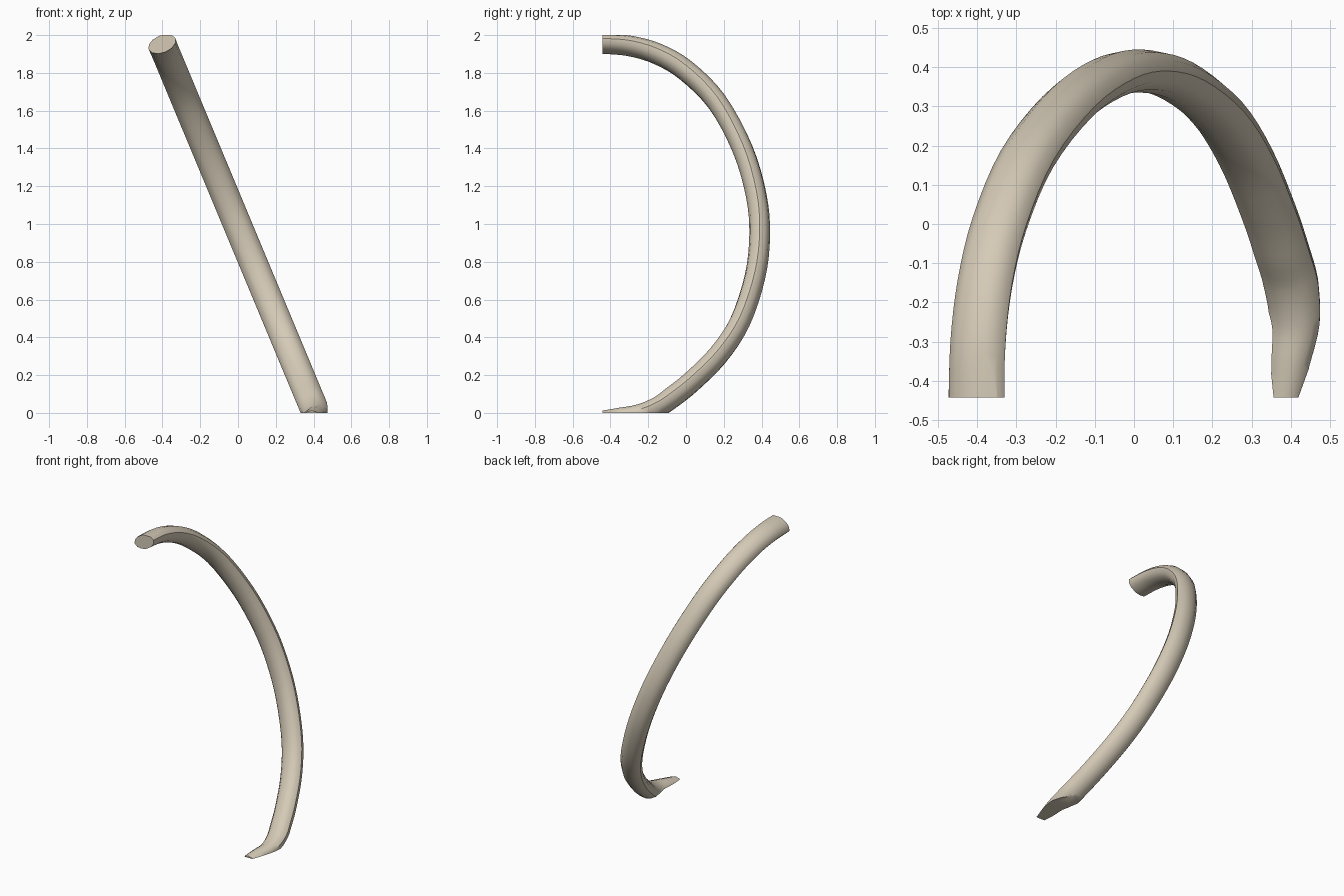
import bpy, bmesh, math
from mathutils import Vector

if "Cube" in bpy.data.objects:
    bpy.data.objects.remove(bpy.data.objects["Cube"])

SIDES = 12
STEPS = 4
TILT = math.radians(22.6)
NORMAL = Vector((math.cos(TILT), 0, math.sin(TILT)))   # across the plane of the arc

# Stations along the horn: y, z, half width, half thickness
stations = [
    (-0.52, 1.955, .077, .046), (-0.445, 1.953, .077, .046), (-0.30, 1.943, .076, .050),
    (-0.15, 1.900, .075, .053), (0.00, 1.812, .075, .055), (0.165, 1.645, .075, .055),
    (0.30, 1.395, .075, .055), (0.372, 1.15, .075, .055), (0.390, 0.94, .075, .055),
    (0.365, 0.72, .075, .055), (0.285, 0.48, .075, .055), (0.17, 0.305, .075, .055),
    (0.03, 0.165, .075, .055), (-0.07, 0.085, .075, .055), (-0.15, 0.030, .075, .052),
    (-0.25, -0.008, .068, .050), (-0.35, -0.020, .058, .045), (-0.44, -0.030, .050, .040),
    (-0.50, -0.035, .045, .036),
]


def full(s):
    """Add x from the leaning plane; the buried tip drifts slightly inward."""
    y, z, a, b = s
    x = 0.40 - 0.417 * (z - 0.03)
    if z < 0:
        x -= 0.2 * (-0.22 - y)
    return Vector((x, y, z)), a, b


def catmull(p0, p1, p2, p3, t):
    return 0.5 * (2 * p1 + (p2 - p0) * t + (2 * p0 - 5 * p1 + 4 * p2 - p3) * t * t
                  + (3 * p1 - p0 - 3 * p2 + p3) * t ** 3)


# Smooth path through the stations
pts = [full(s) for s in stations]
path = []
for i in range(len(pts) - 1):
    q = [pts[max(i - 1, 0)], pts[i], pts[i + 1], pts[min(i + 2, len(pts) - 1)]]
    for k in range(STEPS):
        t = k / STEPS
        path.append((catmull(q[0][0], q[1][0], q[2][0], q[3][0], t),
                     q[1][1] + (q[2][1] - q[1][1]) * t,
                     q[1][2] + (q[2][2] - q[1][2]) * t))
path.append(pts[-1])

# Sweep an oval section along the path
bm = bmesh.new()
rings = []
for i, (p, a, b) in enumerate(path):
    tan = (path[min(i + 1, len(path) - 1)][0] - path[max(i - 1, 0)][0]).normalized()
    radial = tan.cross(NORMAL).normalized()
    side = radial.cross(tan).normalized()
    rings.append([bm.verts.new(p + side * a * math.cos(2 * math.pi * j / SIDES)
                               + radial * b * math.sin(2 * math.pi * j / SIDES))
                  for j in range(SIDES)])
for r0, r1 in zip(rings, rings[1:]):
    for j in range(SIDES):
        k = (j + 1) % SIDES
        bm.faces.new((r0[j], r0[k], r1[k], r1[j]))
bm.faces.new(rings[0])
bm.faces.new(rings[-1])

# Trim flat at the ends, the ground and the top
for co, no in (((0, -0.443, 0), (0, -1, 0)), ((0, 0, 0), (0, 0, -1)), ((0, 0, 2.0), (0, 0, 1))):
    bmesh.ops.bisect_plane(bm, geom=bm.verts[:] + bm.edges[:] + bm.faces[:],
                           plane_co=co, plane_no=no, clear_outer=True)
    bmesh.ops.holes_fill(bm, edges=[e for e in bm.edges if e.is_boundary], sides=0)
bmesh.ops.recalc_face_normals(bm, faces=bm.faces[:])

mesh = bpy.data.meshes.new("curved_horn")
bm.to_mesh(mesh)
bm.free()
horn = bpy.data.objects.new("curved_horn", mesh)
bpy.context.collection.objects.link(horn)

mat = bpy.data.materials.new("bone beige")
mat.diffuse_color = (0.66, 0.59, 0.47, 1)
mat.use_nodes = True
mat.node_tree.nodes["Principled BSDF"].inputs["Base Color"].default_value = mat.diffuse_color
mesh.materials.append(mat)

bpy.context.view_layer.objects.active = horn
horn.select_set(True)
bpy.ops.object.shade_smooth_by_angle(angle=math.radians(40))
